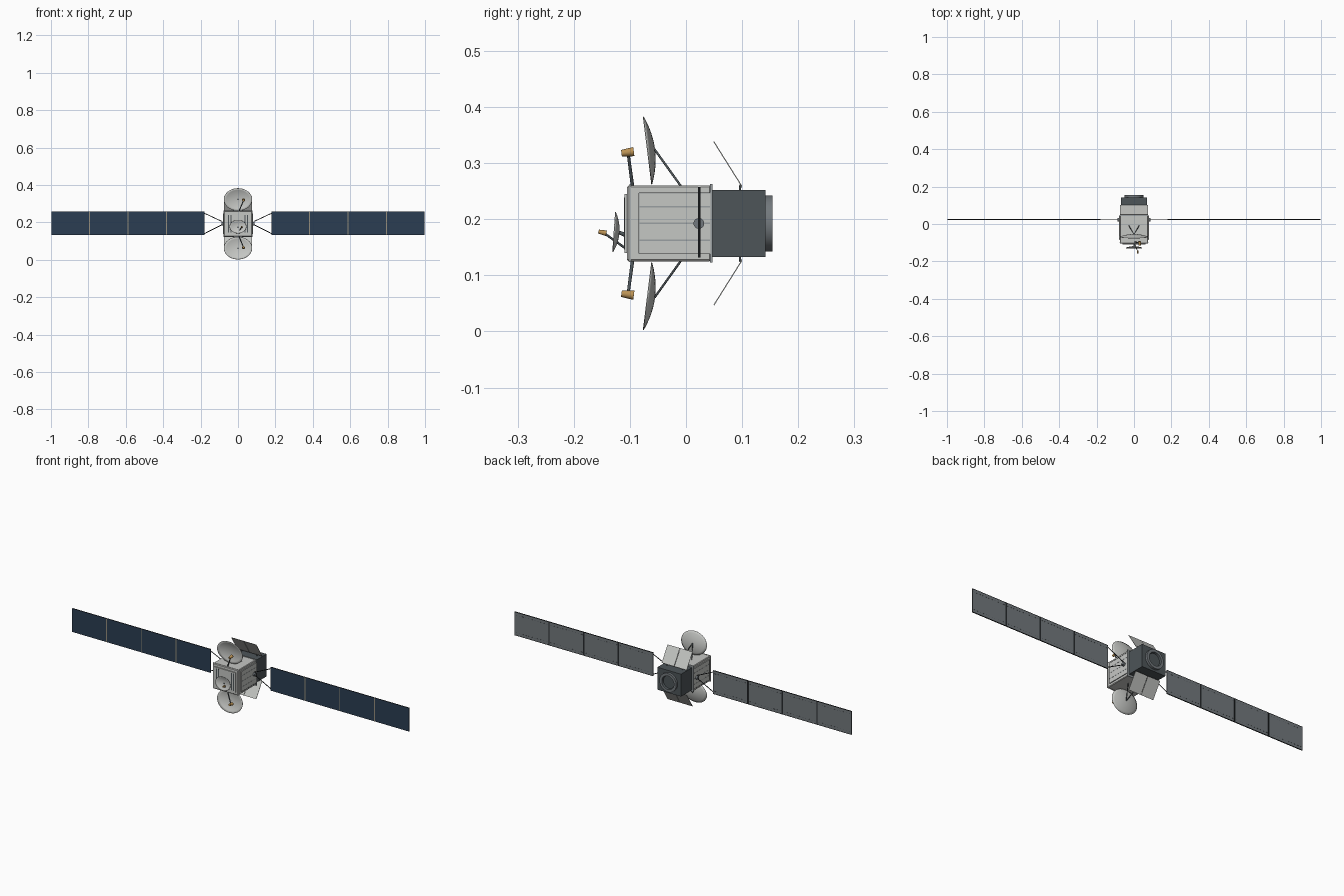
import bpy, bmesh, math
from mathutils import Vector, Matrix

if "Cube" in bpy.data.objects:
    bpy.data.objects.remove(bpy.data.objects["Cube"])


def material(name, r, g, b):
    m = bpy.data.materials.new(name)
    m.use_nodes = True
    m.diffuse_color = (r, g, b, 1)
    bsdf = next(n for n in m.node_tree.nodes if n.type == 'BSDF_PRINCIPLED')
    bsdf.inputs["Base Color"].default_value = (r, g, b, 1)
    return m


PALE = material("pale grey", 0.56, 0.57, 0.55)
TRIM = material("trim grey", 0.32, 0.35, 0.36)
SLATE = material("dark slate", 0.075, 0.09, 0.098)
BLACK = material("near black", 0.018, 0.021, 0.024)
NAVY = material("cell navy", 0.024, 0.047, 0.085)
BACKING = material("backing grey", 0.17, 0.19, 0.205)
GOLD = material("gold foil", 0.5, 0.29, 0.09)
TAN = material("hinge tan", 0.3, 0.27, 0.2)

MID = 0.1925      # height of the central axis
WING_Y = 0.023


def finish(name, bm, *mats, smooth=False):
    bmesh.ops.recalc_face_normals(bm, faces=bm.faces)
    me = bpy.data.meshes.new(name)
    bm.to_mesh(me)
    bm.free()
    ob = bpy.data.objects.new(name, me)
    bpy.context.collection.objects.link(ob)
    for m in mats:
        me.materials.append(m)
    if smooth:
        bpy.ops.object.select_all(action='DESELECT')
        ob.select_set(True)
        bpy.context.view_layer.objects.active = ob
        bpy.ops.object.shade_smooth_by_angle(angle=math.radians(40))
    return ob


def boxes(name, specs, *mats, bevel=0):
    """One mesh from (centre, size) pairs."""
    bm = bmesh.new()
    for c, s in specs:
        bmesh.ops.create_cube(bm, size=1, matrix=Matrix.Translation(c) @ Matrix.Diagonal((*s, 1)))
    if bevel:
        bmesh.ops.bevel(bm, geom=bm.edges[:], offset=bevel, segments=1, affect='EDGES')
    return finish(name, bm, *mats)


def rods(name, specs, mat, sides=12):
    """One mesh from (start, end, start radius, end radius) tapers."""
    bm = bmesh.new()
    for a, b, r1, r2 in specs:
        a, b = Vector(a), Vector(b)
        turn = (b - a).to_track_quat('Z', 'Y').to_matrix().to_4x4()
        bmesh.ops.create_cone(bm, cap_ends=True, segments=sides, radius1=r1, radius2=r2,
                              depth=(b - a).length,
                              matrix=Matrix.Translation((a + b) / 2) @ turn)
    return finish(name, bm, mat, smooth=True)


def dish(name, centre, rx, rz, depth, tilt, rings=6, sides=40):
    """Shallow elliptical bowl opening toward the front."""
    bm = bmesh.new()
    hub = bm.verts.new((0, depth, 0))
    last = None
    for i in range(1, rings + 1):
        t = i / rings
        ring = []
        for k in range(sides):
            a = math.tau * k / sides
            ring.append(bm.verts.new((rx * t * math.cos(a), depth * (1 - t * t), rz * t * math.sin(a))))
        for k in range(sides):
            n = (k + 1) % sides
            if last:
                bm.faces.new((last[k], last[n], ring[n], ring[k]))
            else:
                bm.faces.new((hub, ring[n], ring[k]))
        last = ring
    ob = finish(name, bm, PALE, smooth=True)
    ob.location = centre
    ob.rotation_euler.x = tilt
    mod = ob.modifiers.new("thickness", 'SOLIDIFY')
    mod.thickness = 0.0015
    return ob


# Main body, collar and rear module
boxes("main_body", [((0, -0.03, MID), (0.15, 0.15, 0.135))], PALE, bevel=0.003)
boxes("rear_collar", [((0, 0.045, MID), (0.157, 0.005, 0.14))], TRIM)
boxes("front_collar", [((0, -0.1, MID), (0.153, 0.004, 0.138))], PALE)
boxes("rear_module", [((0, 0.094, MID), (0.14, 0.096, 0.12))], SLATE)
boxes("front_plate", [((0, -0.107, MID), (0.125, 0.006, 0.105))], PALE)
boxes("front_slots", [((s * x, -0.1103, MID), (0.006, 0.001, 0.092))
                      for s in (-1, 1) for x in (0.038, 0.051)], SLATE)

# Side radiators with slat lines
boxes("side_radiators", [((s * 0.0765, -0.02, MID), (0.005, 0.128, 0.109)) for s in (-1, 1)], PALE)
boxes("radiator_lines", [((s * 0.0791, -0.02, MID + z), (0.001, 0.126, 0.0025))
                         for s in (-1, 1) for z in (-0.03, 0, 0.03)], TRIM)
boxes("radiator_borders", [((s * 0.0791, -0.02, MID + z), (0.001, 0.128, 0.0015))
                           for s in (-1, 1) for z in (-0.054, 0.054)]
      + [((s * 0.0791, -0.0835, MID), (0.001, 0.0015, 0.108)) for s in (-1, 1)], TRIM)

# Rear engine ring, hollow, turned from a profile
bm = bmesh.new()
profile = [(0.050, 0.140), (0.050, 0.154), (0.036, 0.154), (0.033, 0.145), (0, 0.145)]
pts = [bm.verts.new((r, y, MID)) for r, y in profile]
edges = [bm.edges.new(p) for p in zip(pts, pts[1:])]
bmesh.ops.spin(bm, geom=pts + edges, cent=(0, 0, MID), axis=(0, 1, 0), angle=math.tau,
               steps=40, use_merge=True)
bmesh.ops.remove_doubles(bm, verts=bm.verts, dist=0.0001)
ring = finish("engine_ring", bm, BACKING, SLATE, smooth=True)
for p in ring.data.polygons:
    c = p.center
    if math.hypot(c.x, c.z - MID) < 0.035:
        p.material_index = 1

# Upper and lower antennas, struts, feeds and rear flaps
for v, label in ((1, "upper"), (-1, "lower")):
    def at(x, y, h):
        return (x, y, MID + v * h)

    dish(label + "_dish", at(0, -0.068, 0.13), 0.076, 0.061, 0.013, v * 0.124)
    rods(label + "_dish_struts", [(at(s * 0.028, -0.008, 0.065), at(0, -0.056, 0.132), 0.002, 0.002)
                                  for s in (-1, 1)], SLATE)
    rods(label + "_feed_arm", [(at(0.004, -0.095, 0.064), at(0.029, -0.103, 0.124), 0.0032, 0.0026)], SLATE)
    rods(label + "_feed_horn", [(at(0.03, -0.115, 0.125), at(0.03, -0.093, 0.128), 0.006, 0.0082)], GOLD, 16)

    # Hinged flap in two halves
    flap = boxes(label + "_flap", [((s * 0.0375, 0, 0), (0.073, 0.0018, 0.094)) for s in (-1, 1)], PALE)
    flap.location = at(0, 0.0745, 0.106)
    flap.rotation_euler.x = v * math.atan2(0.049, 0.078)
    rods(label + "_flap_hinges", [(at(s * 0.045, 0.096, 0.058), at(s * 0.045, 0.097, 0.069), 0.002, 0.002)
                                  for s in (-1, 1)], SLATE)

# Small front antenna
dish("front_dish", (0, -0.1275, 0.177), 0.045, 0.036, 0.009, -0.07)
rods("front_dish_mount", [((0, -0.108, 0.172), (0, -0.121, 0.177), 0.004, 0.003)], SLATE)
rods("front_feed_arm", [((0.004, -0.109, 0.149), (0.02, -0.147, 0.176), 0.0022, 0.002)], SLATE)
rods("front_feed_horn", [((0.02, -0.156, 0.178), (0.02, -0.142, 0.175), 0.0035, 0.005)], GOLD, 16)

# Solar wings
START, PITCH, HALF = 0.177, 0.2058, 0.063
for s, label in ((1, "left"), (-1, "right")):
    mids = [START + PITCH * (i + 0.5) for i in range(4)]
    wing = boxes(label + "_solar_panels",
                 [((s * x, WING_Y, MID + 0.002), (PITCH - 0.004, 0.004, 2 * HALF)) for x in mids],
                 BLACK, NAVY, BACKING)
    for p in wing.data.polygons:
        if abs(p.normal.y) > 0.5:
            p.material_index = 1 if p.normal.y < 0 else 2

    # Seams, frame strips and dashed rows on the back
    seams = [START + PITCH * i for i in (1, 2, 3)]
    boxes(label + "_panel_hinges", [((s * x, WING_Y - 0.0005, MID + 0.002), (0.0042, 0.003, 2 * HALF))
                                    for x in seams], TAN)
    back = WING_Y + 0.0022
    strips = [((s * x, back, MID + 0.002), (0.008, 0.001, 2 * HALF)) for x in seams]
    strips += [((s * x, back, MID + 0.002 + e * (HALF - 0.001)), (PITCH - 0.004, 0.001, 0.002))
               for x in mids for e in (-1, 1)]
    boxes(label + "_back_frame", strips, BLACK)
    boxes(label + "_back_dashes", [((s * (x + (k - 5) * 0.018), back, MID + 0.002 + e * 0.047),
                                    (0.008, 0.0008, 0.0015))
                                   for x in mids for k in range(11) for e in (-1, 1)], SLATE)

    # Yoke and rotary drive
    rods(label + "_yoke", [((s * 0.084, WING_Y, MID + 0.004 + e * 0.008),
                            (s * 0.179, WING_Y, MID + 0.002 + e * 0.054), 0.002, 0.002)
                           for e in (-1, 1)], BLACK)
    rods(label + "_wing_drive", [((s * 0.07, WING_Y, MID), (s * 0.088, WING_Y, MID), 0.0095, 0.0095)],
         BACKING, 24)
